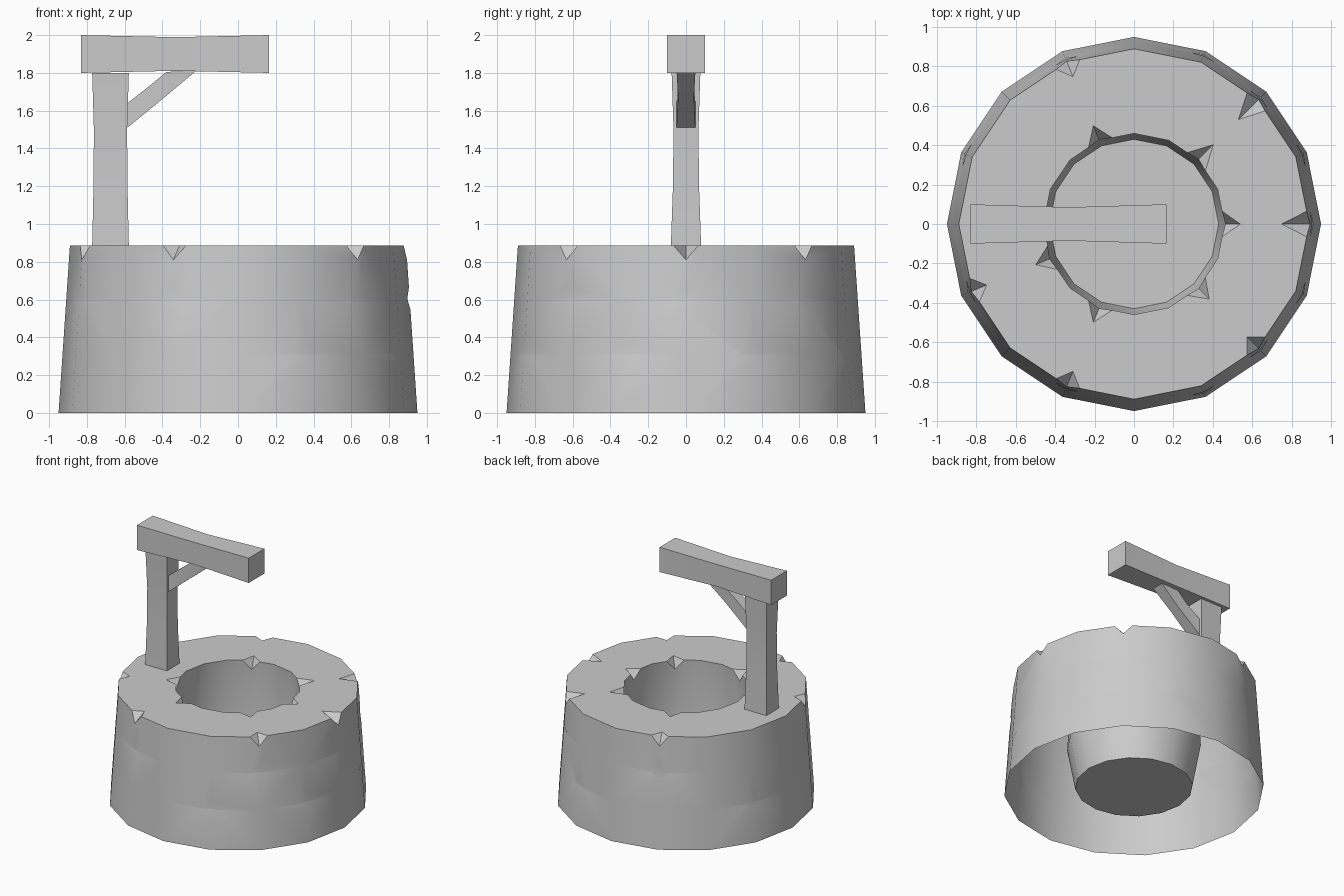
import bpy, bmesh, math
from mathutils import Vector

if "Cube" in bpy.data.objects:
    bpy.data.objects.remove(bpy.data.objects["Cube"])

grey = bpy.data.materials.new("plain grey")
grey.use_nodes = True
COLOUR = (0.6, 0.6, 0.6, 1)
grey.diffuse_color = COLOUR
grey.node_tree.nodes["Principled BSDF"].inputs["Base Color"].default_value = COLOUR

SIDES, TOP, SLIT = 16, 0.885, 0.065


def finish(bm, name):
    bmesh.ops.recalc_face_normals(bm, faces=bm.faces[:])
    mesh = bpy.data.meshes.new(name)
    bm.to_mesh(mesh)
    bm.free()
    mesh.materials.append(grey)
    obj = bpy.data.objects.new(name, mesh)
    bpy.context.collection.objects.link(obj)
    return obj


def smooth(obj):
    bpy.ops.object.select_all(action='DESELECT')
    obj.select_set(True)
    bpy.context.view_layer.objects.active = obj
    bpy.ops.object.shade_smooth_by_angle(angle=math.radians(25))


def loft(bm, rings):
    """Skin closed rings of points and cap both ends."""
    loops = [[bm.verts.new(p) for p in ring] for ring in rings]
    for a, b in zip(loops, loops[1:]):
        for i in range(len(a)):
            j = (i + 1) % len(a)
            bm.faces.new((a[i], a[j], b[j], b[i]))
    bm.faces.new(loops[0])
    bm.faces.new(loops[-1])


def polar(r, z, angle, side=0.0):
    c, s = math.cos(angle), math.sin(angle)
    return Vector((r * c - side * s, r * s + side * c, z))


def wall_radius(z):
    return 0.95 - 0.06 * z / TOP


# Well body: tapered outer wall, flat rim and round shaft
profile = [(wall_radius(z), z) for z in (0, 0.31, 0.6, TOP)]
profile += [(0.46, TOP), (0.49, 0.36), (0.43, 0.03)]
bm = bmesh.new()
loft(bm, [[polar(r, z, math.tau * i / SIDES) for i in range(SIDES)]
          for r, z in profile])
well = finish(bm, "stone_well")

# Chips: wedge cutters at the corners of the rim and wall
cut = bmesh.new()


def wedge(points):
    mid = (points[0] + points[1]) / 2
    v = [cut.verts.new(mid + 2 * (p - mid)) for p in points]
    for k in ((0, 1, 2), (0, 1, 3), (0, 2, 3), (1, 2, 3)):
        cut.faces.new([v[i] for i in k])


def corner(r, z, angle):
    """Points on the two edges beside a corner."""
    drop = SLIT * math.sin(math.pi / SIDES)
    return [polar(r - drop, z, angle, s * SLIT) for s in (-1, 1)]


for step in (0, 2, 5, 9, 11, 14):
    a = math.tau * step / SIDES
    big = step in (0, 2)
    low = TOP - 0.075
    outer, inner = wall_radius(TOP), 0.46
    wedge([polar(0.75 if big else 0.81, TOP, a), polar(wall_radius(low), low, a)]
          + corner(outer, TOP, a))
    wedge([polar(0.57 if step == 2 else 0.54, TOP, a), polar(0.464, low, a)]
          + corner(inner, TOP, a))

dents = [(s, 0.605) for s in (0, 2, 5, 9, 11, 14)]
dents += [(s, 0.312) for s in (1, 3, 7, 13, 15)]
for step, z in dents:
    a = math.tau * step / SIDES
    wedge(corner(wall_radius(z), z, a)
          + [polar(wall_radius(h), h, a) for h in (z + 0.06, z - 0.06)])

cutter = finish(cut, "chip_cutter")
cutter.hide_render = True
mod = well.modifiers.new("chips", 'BOOLEAN')
mod.operation, mod.solver, mod.object = 'DIFFERENCE', 'EXACT', cutter
bpy.context.view_layer.objects.active = well
bpy.ops.object.modifier_apply(modifier=mod.name)
bpy.data.objects.remove(cutter)

# The underside stays open
bm = bmesh.new()
bm.from_mesh(well.data)
under = [f for f in bm.faces if f.calc_center_median().z < 0.005]
bmesh.ops.delete(bm, geom=under, context='FACES')
bm.to_mesh(well.data)
bm.free()
smooth(well)

SQUARE = ((-1, -1), (1, -1), (1, 1), (-1, 1))


def timber(name, rings):
    bm = bmesh.new()
    loft(bm, rings)
    smooth(finish(bm, name))


# Upright post with a slight waist
timber("post", [[(-0.675 + u * w, v * d, z) for u, v in SQUARE]
                for z, w, d in ((TOP, 0.097, 0.08), (1.2, 0.09, 0.069),
                                (1.5, 0.088, 0.066), (1.8, 0.097, 0.076))])

# Overhanging beam
timber("beam", [[(x, u * d, 1.9 + v * h) for u, v in SQUARE]
                for x, d, h in ((-0.83, 0.1, 0.1), (-0.33, 0.085, 0.089),
                                (0.165, 0.1, 0.1))])

# Diagonal brace between post and beam
timber("brace", [[(x0, -d, z0), (x0, d, z0), (x1, d, z1), (x1, -d, z1)]
                 for x0, z0, x1, z1, d in ((-0.585, 1.51, -0.585, 1.64, 0.05),
                                           (-0.39, 1.67, -0.47, 1.73, 0.042),
                                           (-0.22, 1.812, -0.38, 1.805, 0.05))])
